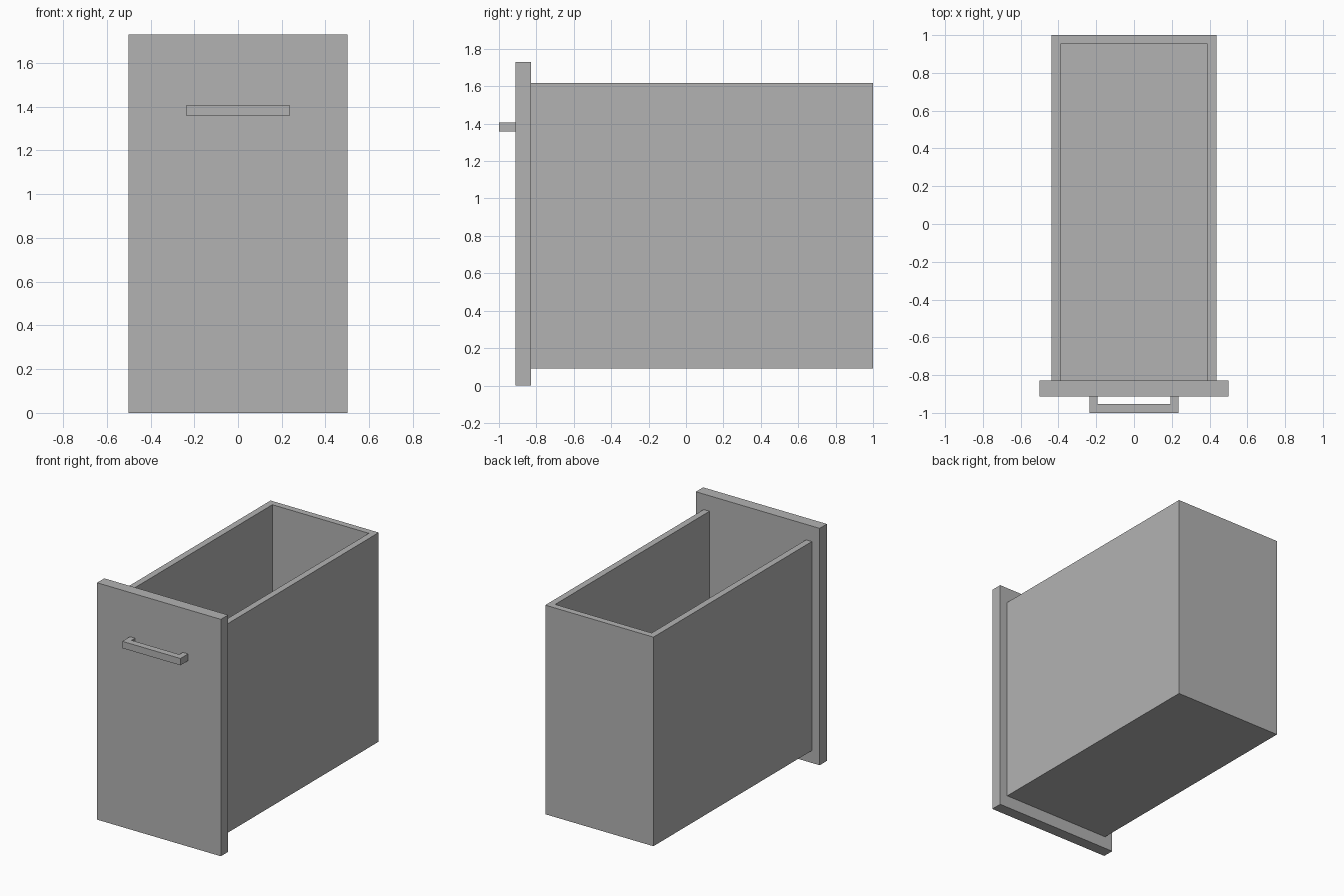
import bpy
import bmesh

if "Cube" in bpy.data.objects:
    bpy.data.objects.remove(bpy.data.objects["Cube"], do_unlink=True)

grey = bpy.data.materials.new("plain_grey")
grey.use_nodes = True
grey.diffuse_color = (0.45, 0.45, 0.45, 1)
grey.node_tree.nodes["Principled BSDF"].inputs["Base Color"].default_value = (0.45, 0.45, 0.45, 1)


def prism(name, outline, low, high):
    """Extrude a plan outline upward from low to high."""
    bm = bmesh.new()
    base = bm.faces.new([bm.verts.new((x, y, low)) for x, y in outline])
    top = bmesh.ops.extrude_face_region(bm, geom=[base])["geom"]
    verts = [v for v in top if isinstance(v, bmesh.types.BMVert)]
    bmesh.ops.translate(bm, vec=(0, 0, high - low), verts=verts)
    bmesh.ops.recalc_face_normals(bm, faces=bm.faces)
    mesh = bpy.data.meshes.new(name)
    bm.to_mesh(mesh)
    bm.free()
    mesh.materials.append(grey)
    obj = bpy.data.objects.new(name, mesh)
    bpy.context.collection.objects.link(obj)
    return obj


def rectangle(half, front, back):
    return [(-half, front), (half, front), (half, back), (-half, back)]


# Front panel, wider and taller than the box
panel_front, panel_back = -0.912, -0.828
prism("front_panel", rectangle(0.5, panel_front, panel_back), 0, 1.73)

# Box: two sides, back and floor, closed at the front by the panel
box = prism("drawer_box", rectangle(0.437, panel_back, 1), 0.09, 1.617)
cutter = prism("box_cutter", rectangle(0.39, panel_back - 0.05, 0.953), 0.14, 1.8)
cutter.hide_render = True
cut = box.modifiers.new("hollow", "BOOLEAN")
cut.operation = "DIFFERENCE"
cut.solver = "EXACT"
cut.object = cutter
bpy.context.view_layer.objects.active = box
bpy.ops.object.modifier_apply(modifier=cut.name)
bpy.data.objects.remove(cutter, do_unlink=True)

# Square bar handle with two short legs
outer, inner, grip = 0.235, 0.193, -0.952
half = [(outer, -1), (outer, panel_front), (inner, panel_front), (inner, grip)]
prism("handle", half + [(-x, y) for x, y in reversed(half)], 1.357, 1.407)
